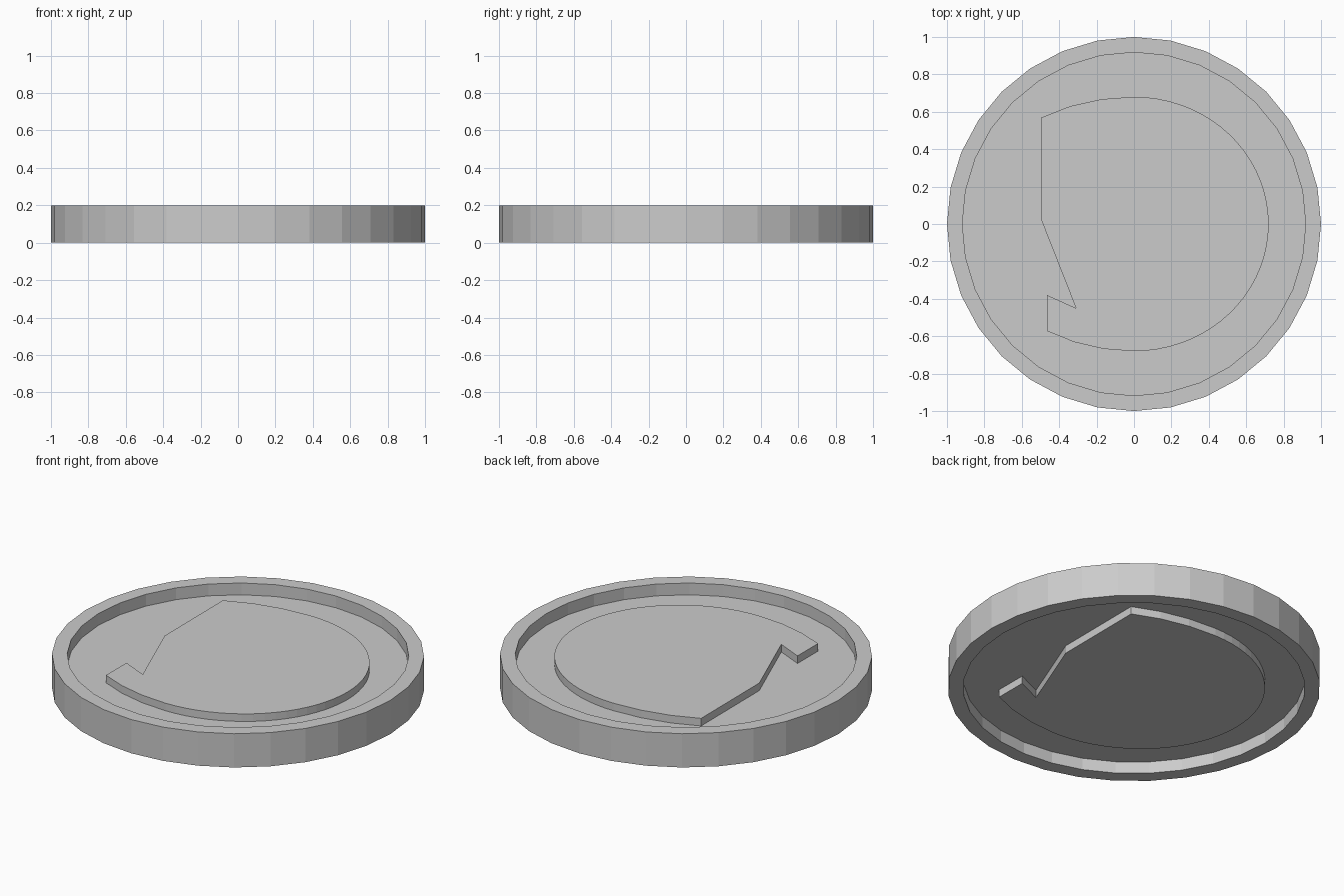
import bpy, bmesh
from math import sin, cos, pi, radians

cube = bpy.data.objects.get("Cube")
if cube:
    bpy.data.objects.remove(cube)

grey = bpy.data.materials.new("grey metal")
grey.use_nodes = True
colour = (0.6, 0.6, 0.6, 1)
grey.diffuse_color = colour
grey.node_tree.nodes["Principled BSDF"].inputs["Base Color"].default_value = colour

HEIGHT, RECESS, RELIEF = 0.2, 0.07, 0.045
SIDES = 32


def add_object(name, bm):
    bmesh.ops.recalc_face_normals(bm, faces=bm.faces)
    mesh = bpy.data.meshes.new(name)
    bm.to_mesh(mesh)
    bm.free()
    mesh.materials.append(grey)
    obj = bpy.data.objects.new(name, mesh)
    bpy.context.collection.objects.link(obj)
    return obj


# Disc with a raised rim on both faces
def make_disc():
    profile = [(0.918, RECESS), (0.918, 0), (1, 0),
               (1, HEIGHT), (0.918, HEIGHT), (0.918, HEIGHT - RECESS)]
    bm = bmesh.new()
    rings = []
    for r, z in profile:
        rings.append([bm.verts.new((r * cos(2 * pi * i / SIDES), r * sin(2 * pi * i / SIDES), z))
                      for i in range(SIDES)])
    for a, b in zip(rings, rings[1:]):
        for i in range(SIDES):
            j = (i + 1) % SIDES
            bm.faces.new((a[i], a[j], b[j], b[i]))
    bm.faces.new(rings[0])
    bm.faces.new(rings[-1])
    return add_object("coin_disc", bm)


# Outline of the raised relief: a large curve closed by a notched left edge
def relief_outline():
    def arc(start, end, steps, width):
        return [(width * cos(radians(start + (end - start) * i / steps)),
                 0.68 * sin(radians(start + (end - start) * i / steps)))
                for i in range(steps + 1)]
    upper = arc(123.3, 90, 3, 0.905)
    right = arc(90, -90, 36, 0.72)
    lower = arc(-90, -122.8, 3, 0.86)
    notch = [(-0.465, -0.38), (-0.31, -0.45), (-0.495, 0.02)]
    return upper + right[1:] + lower[1:] + notch


# Relief plate; the lower one is the upper one turned half round the y axis
def make_relief(name, side):
    floor = HEIGHT / 2 - RECESS
    bm = bmesh.new()
    outline = relief_outline()
    base, face = [[bm.verts.new((side * x, y, HEIGHT / 2 + side * z)) for x, y in outline]
                  for z in (floor, floor + RELIEF)]
    bm.faces.new(face)
    n = len(outline)
    for i in range(n):
        j = (i + 1) % n
        bm.faces.new((base[i], base[j], face[j], face[i]))
    bmesh.ops.triangulate(bm, faces=[f for f in bm.faces if len(f.verts) > 4])
    return add_object(name, bm)


make_disc()
make_relief("upper_relief", 1)
make_relief("lower_relief", -1)
